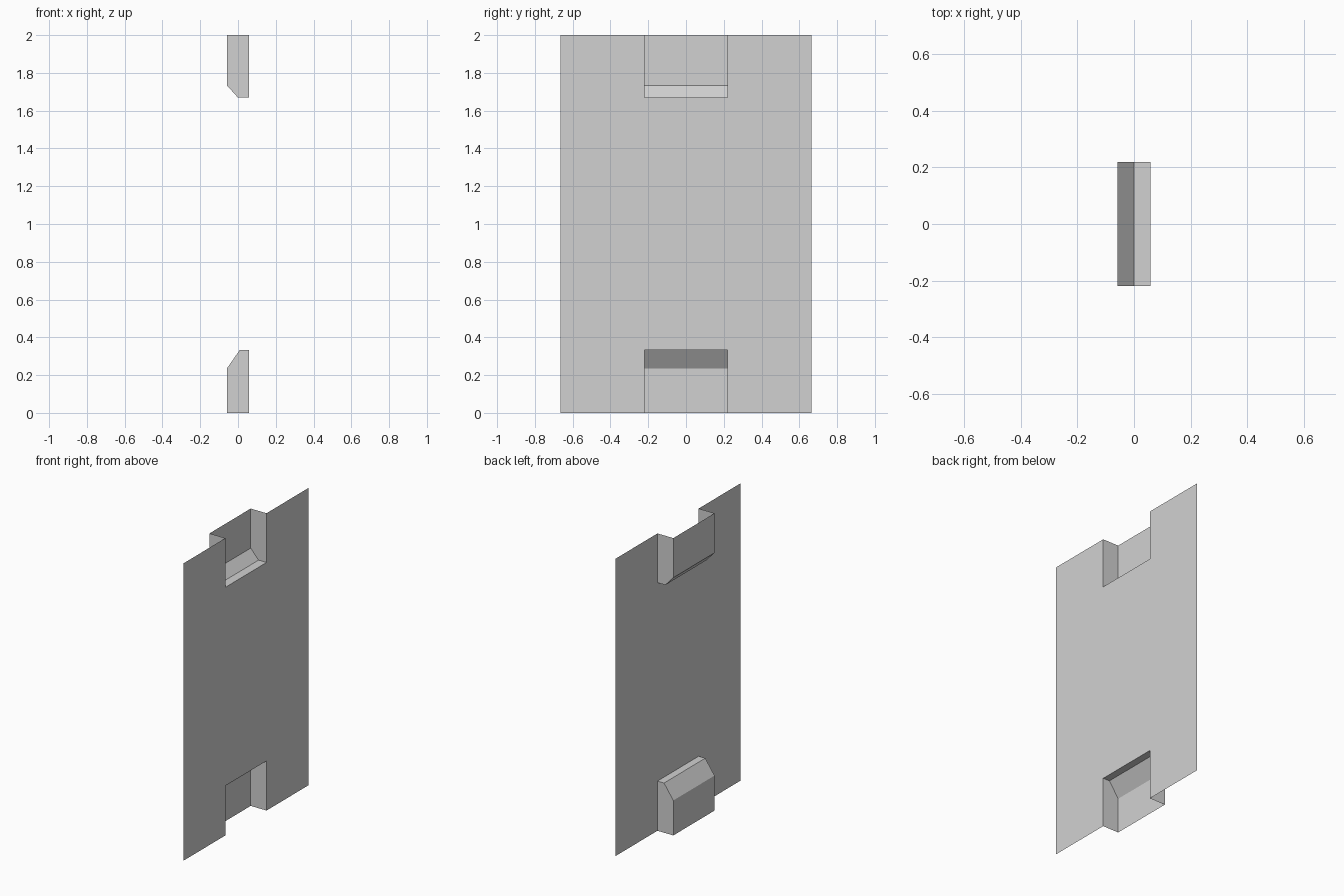
import bpy
import bmesh

cube = bpy.data.objects.get("Cube")
if cube:
    bpy.data.objects.remove(cube)

HALF_W = 0.664   # half width of the panel
NOTCH = 0.219    # half width of each pocket
FACE = 0.059     # panel plane; pockets reach back to -FACE
HEIGHT = 2.0

grey = bpy.data.materials.new("light grey")
grey.use_nodes = True
grey.diffuse_color = (0.64, 0.64, 0.64, 1)
grey.node_tree.nodes["Principled BSDF"].inputs["Base Color"].default_value = grey.diffuse_color


def finish(name, bm):
    mesh = bpy.data.meshes.new(name)
    bm.to_mesh(mesh)
    bm.free()
    mesh.materials.append(grey)
    obj = bpy.data.objects.new(name, mesh)
    bpy.context.collection.objects.link(obj)
    return obj


def add_face(bm, points):
    return bm.faces.new([bm.verts.new(p) for p in points])


def pocket(name, profile, top):
    """Open-ended recess: profile (x, z) swept across y, closed by two cheeks."""
    bm = bmesh.new()
    rows = [[bm.verts.new((x, y, z)) for x, z in profile] for y in (-NOTCH, NOTCH)]
    for i in range(len(profile) - 1):
        bm.faces.new((rows[0][i], rows[0][i + 1], rows[1][i + 1], rows[1][i]))
    # Cheeks also take in the open corner at the panel edge
    corner_z = HEIGHT if top else 0
    for row, y in zip(rows, (-NOTCH, NOTCH)):
        bm.faces.new(row + [bm.verts.new((FACE, y, corner_z))])
    bmesh.ops.remove_doubles(bm, verts=bm.verts, dist=0.0001)
    bmesh.ops.recalc_face_normals(bm, faces=bm.faces)
    # Turn the faces toward the inside of the recess
    wall = min(bm.faces, key=lambda f: f.calc_center_median().x)
    if wall.normal.x < 0:
        bmesh.ops.reverse_faces(bm, faces=bm.faces)
    return finish(name, bm)


# Pocket profiles run from the open end, up the back wall, over the slope to the panel
lower = [(-FACE, 0), (-FACE, 0.235), (0.01, 0.334), (FACE, 0.334)]
upper = [(-FACE, HEIGHT), (-FACE, 1.734), (0, 1.669), (FACE, 1.669)]
pocket("lower_pocket", lower, False)
pocket("upper_pocket", upper, True)

# Flat panel: two side strips and the middle between the pockets
bm = bmesh.new()
low, high = lower[-1][1], upper[-1][1]
for y0, y1, z0, z1 in ((-HALF_W, -NOTCH, 0, HEIGHT),
                       (-NOTCH, NOTCH, low, high),
                       (NOTCH, HALF_W, 0, HEIGHT)):
    add_face(bm, [(FACE, y0, z0), (FACE, y1, z0), (FACE, y1, z1), (FACE, y0, z1)])
finish("panel", bm)
